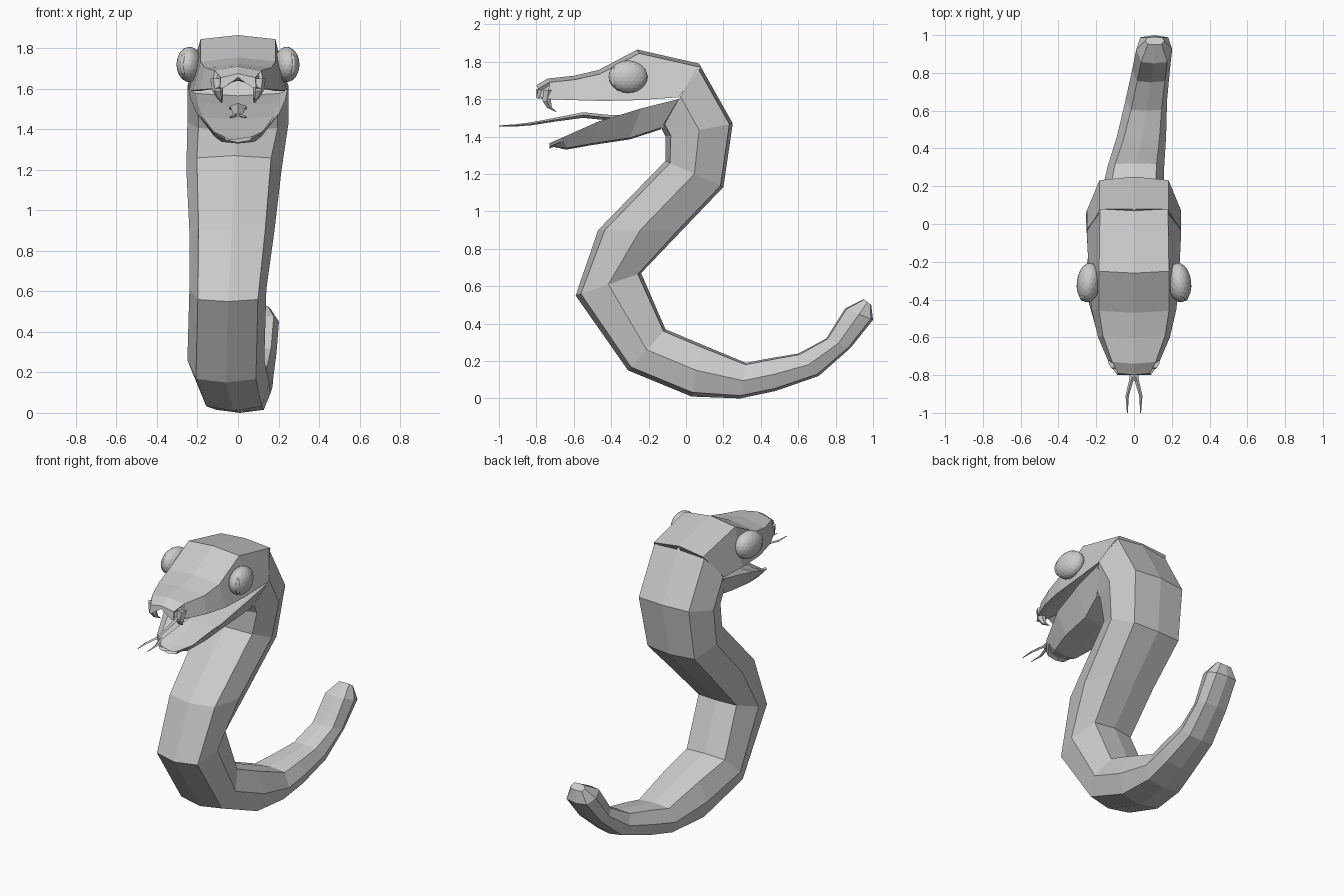
import bpy, bmesh, math
from mathutils import Vector

if "Cube" in bpy.data.objects:
    bpy.data.objects.remove(bpy.data.objects["Cube"], do_unlink=True)

grey = bpy.data.materials.new("plain_grey")
grey.use_nodes = True
colour = (0.6, 0.6, 0.6, 1)
grey.diffuse_color = colour
grey.node_tree.nodes["Principled BSDF"].inputs["Base Color"].default_value = colour


def finish(name, bm):
    bmesh.ops.recalc_face_normals(bm, faces=bm.faces)
    mesh = bpy.data.meshes.new(name)
    bm.to_mesh(mesh)
    bm.free()
    mesh.materials.append(grey)
    obj = bpy.data.objects.new(name, mesh)
    bpy.context.collection.objects.link(obj)
    return obj


def loft(rings):
    """Skin closed rings of points and cap both ends."""
    bm = bmesh.new()
    rows = [[bm.verts.new(p) for p in ring] for ring in rings]
    n = len(rows[0])
    for a, b in zip(rows, rows[1:]):
        for i in range(n):
            j = (i + 1) % n
            bm.faces.new((a[i], a[j], b[j], b[i]))
    bm.faces.new(rows[0])
    bm.faces.new(rows[-1])
    return bm


def mirrored(half):
    """Close a half section running from centre line to centre line."""
    return half + [(-x, y, z) for x, y, z in reversed(half[1:-1])]


# Body: belly point (y, z), back point (y, z), sideways centre, half width
body = [
    (-.13, 1.44, .07, 1.79, 0, .25),
    (-.11, 1.40, .25, 1.47, 0, .25),
    (-.11, 1.27, .20, 1.13, -.02, .235),
    (-.47, .90, -.02, .90, -.03, .21),
    (-.59, .55, -.24, .67, -.05, .19),
    (-.31, .15, -.11, .37, -.06, .19),
    (.03, .01, .08, .29, -.02, .175),
    (.29, 0, .32, .19, .01, .15),
    (.48, .04, .45, .215, .04, .13),
    (.71, .12, .60, .24, .065, .11),
    (.88, .27, .75, .32, .09, .10),
    (1.0, .42, .85, .48, .107, .095),
    (.99, .50, .95, .53, .11, .05),
]


def body_ring(fy, fz, by, bz, cx, w):
    front, back = Vector((0, fy, fz)), Vector((0, by, bz))
    half = []
    for side, t in ((0, 0), (.78, .08), (1, .5), (.73, .95), (0, 1)):
        p = front.lerp(back, t)
        half.append((side * w, p.y, p.z))
    return [(x + cx, y, z) for x, y, z in mirrored(half)]


finish("body", loft([body_ring(*r) for r in body]))

# Upper head: crown y, z, half width, then lip y, z, half width
upper = [
    (.07, 1.79, .18, -.04, 1.61, .25),
    (-.26, 1.865, .185, -.25, 1.595, .24),
    (-.47, 1.755, .185, -.45, 1.59, .225),
    (-.60, 1.725, .165, -.60, 1.595, .19),
    (-.74, 1.71, .115, -.74, 1.60, .13),
    (-.80, 1.675, .085, -.80, 1.605, .09),
]
bm = loft([mirrored([
    (0, ty, tz), (tw, ty + .01, tz - .02), (lw, ly, lz),
    (lw * .8, ly, lz), (0, ly, lz + .05)]) for ty, tz, tw, ly, lz, lw in upper])
# Nostrils sunk into the sides of the snout
bmesh.ops.recalc_face_normals(bm, faces=bm.faces)
nostrils = [f for f in bm.faces
            if f.calc_center_median().y < -.75 and abs(f.normal.x) > .5 and f.normal.z > -.1]
bmesh.ops.inset_individual(bm, faces=nostrils, thickness=.014, depth=-.015)
finish("upper_head", bm)

# Lower jaw: rim y, z, half width, then chin y, z, half width
lower = [
    (-.04, 1.60, .245, -.13, 1.44, .18),
    (-.24, 1.55, .235, -.30, 1.385, .13),
    (-.47, 1.48, .205, -.50, 1.355, .115),
    (-.66, 1.395, .13, -.64, 1.33, .08),
    (-.73, 1.365, .07, -.71, 1.345, .05),
]
finish("lower_jaw", loft([mirrored([
    (0, ry, rz - .03), (rw * .85, ry, rz - .02), (rw, ry, rz),
    (cw, cy, cz + .008), (0, cy, cz)]) for ry, rz, rw, cy, cz, cw in lower]))


# Tongue and its forked tip, as flat bands: x, y, z, half width, half height
def band(name, stations):
    finish(name, loft([[(x - w, y, z), (x, y, z + h), (x + w, y, z), (x, y, z - h)]
                       for x, y, z, w, h in stations]))


band("tongue", [(0, -.18, 1.50, .04, .015), (0, -.40, 1.50, .045, .015),
                (0, -.55, 1.515, .04, .015), (0, -.70, 1.49, .03, .01),
                (0, -.83, 1.468, .022, .008)])

for s, side in ((1, "left"), (-1, "right")):
    band(side + "_tongue_fork", [(s * .01, -.81, 1.47, .012, .008),
                                 (s * .036, -.91, 1.46, .009, .006),
                                 (s * .035, -1, 1.457, .002, .002)])

    # Curved fang
    fang = [(.105, -.735, 1.65, .032), (.10, -.745, 1.59, .026),
            (.09, -.73, 1.555, .016), (.08, -.69, 1.53, .002)]
    finish(side + "_fang", loft([[
        (s * x + r * math.cos(k * math.tau / 6), y + r * math.sin(k * math.tau / 6), z)
        for k in range(6)] for x, y, z, r in fang]))

    # Eye and raised slit pupil
    for part, centre, size, turn in (
            ("eye", (.24, -.31, 1.72), (.063, .105, .087), .12),
            ("pupil", (.262, -.375, 1.72), (.02, .035, .058), .5)):
        bm = bmesh.new()
        bmesh.ops.create_icosphere(bm, subdivisions=3, radius=1)
        ball = finish(side + "_" + part, bm)
        ball.location = (s * centre[0], centre[1], centre[2])
        ball.scale = size
        ball.rotation_euler.z = s * turn
